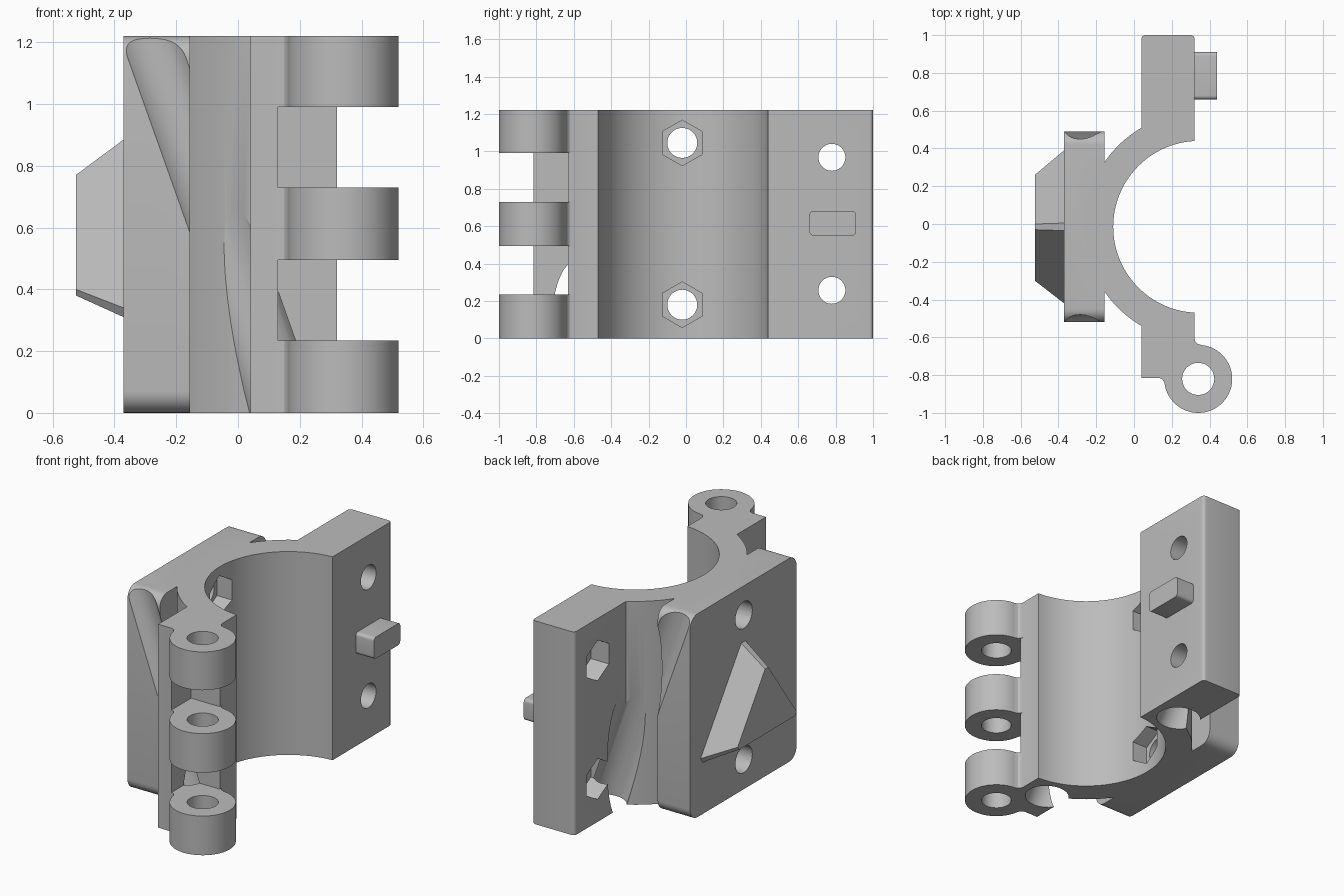
import bpy, bmesh, math
from mathutils import Matrix, Vector

cube = bpy.data.objects.get("Cube")
if cube:
    bpy.data.objects.remove(cube, do_unlink=True)

grey = bpy.data.materials.new("plain_grey")
grey.use_nodes = True
grey.diffuse_color = (0.5, 0.5, 0.5, 1)
grey.node_tree.nodes["Principled BSDF"].inputs["Base Color"].default_value = grey.diffuse_color

H = 1.22                      # overall height
CX, CY = 0.345, -0.015        # bore centre
PIN = (0.34, -0.82)           # hinge pin centre


def finish(bm, name):
    bmesh.ops.recalc_face_normals(bm, faces=bm.faces)
    mesh = bpy.data.meshes.new(name)
    bm.to_mesh(mesh)
    bm.free()
    ob = bpy.data.objects.new(name, mesh)
    bpy.context.collection.objects.link(ob)
    mesh.materials.append(grey)
    return ob


def prism(name, pts, lo, hi, axis="z"):
    """Extrude an outline: xy outline along z, or yz outline along x."""
    bm = bmesh.new()
    place = (lambda p: (p[0], p[1], lo)) if axis == "z" else (lambda p: (lo, p[0], p[1]))
    face = bm.faces.new([bm.verts.new(place(p)) for p in pts])
    top = bmesh.ops.extrude_face_region(bm, geom=[face])["geom"]
    move = Vector((0, 0, hi - lo)) if axis == "z" else Vector((hi - lo, 0, 0))
    bmesh.ops.translate(bm, vec=move, verts=[g for g in top if isinstance(g, bmesh.types.BMVert)])
    return finish(bm, name)


def arc(cx, cy, r, a0, a1, n):
    return [(cx + r * math.cos(a0 + (a1 - a0) * i / n),
             cy + r * math.sin(a0 + (a1 - a0) * i / n)) for i in range(n + 1)]


def circle(cx, cy, r, n=48, turn=0.0):
    return arc(cx, cy, r, turn, turn + math.tau, n)[:-1]


def rounded(x0, x1, y0, y1, r, n=6):
    q = math.pi / 2
    corners = [(x1 - r, y1 - r), (x0 + r, y1 - r), (x0 + r, y0 + r), (x1 - r, y0 + r)]
    return [p for i, (x, y) in enumerate(corners) for p in arc(x, y, r, i * q, (i + 1) * q, n)]


def rect(x0, x1, y0, y1):
    return [(x0, y0), (x1, y0), (x1, y1), (x0, y1)]


def combine(ob, other, op):
    mod = ob.modifiers.new("combine", "BOOLEAN")
    mod.operation, mod.solver, mod.object = op, "EXACT", other
    bpy.context.view_layer.objects.active = ob
    bpy.ops.object.modifier_apply(modifier=mod.name)
    bpy.data.objects.remove(other, do_unlink=True)


# Half-round shell with a flange at the back and a hinge leaf at the front
R_IN, R_OUT = 0.455, 0.607
a_in = math.acos((0.32 - CX) / R_IN)
a_out = math.acos((0.04 - CX) / R_OUT)
outline = arc(CX, CY, R_IN, a_in, math.tau - a_in, 64)
outline += [(0.32, -0.815), (0.04, -0.815)]
outline += arc(CX, CY, R_OUT, math.tau - a_out, a_out, 48)
outline += arc(0.06, 0.98, 0.02, math.pi, math.pi / 2, 5)
outline += arc(0.30, 0.98, 0.02, math.pi / 2, 0, 5)
body = prism("clamp_body", outline, 0, H)

# Gaps between the hinge knuckles
for z0, z1 in ((0.235, 0.495), (0.73, 0.99)):
    combine(body, prism("gap", rect(0.13, 0.6, -1.1, -0.63), z0, z1), "DIFFERENCE")

# Mounting plate with rounded corners
plate = prism("plate", rounded(-0.52, 0.49, 0, H, 0.07, 8), -0.37, -0.155, "x")
combine(body, plate, "UNION")

# Hinge knuckles with small fillets into the leaf
for z0, z1 in ((0, 0.235), (0.495, 0.73), (0.99, H)):
    combine(body, prism("knuckle", circle(*PIN, 0.18, 64), z0, z1), "UNION")
    inner_fillet = [(0.30, -0.60), (0.32, -0.605), (0.324, -0.622), (0.335, -0.634),
                    (0.36, -0.642), (0.34, -0.70), (0.28, -0.68)]
    outer_fillet = [(0.12, -0.80), (0.12, -0.815), (0.135, -0.816), (0.15, -0.823),
                    (0.159, -0.837), (0.166, -0.86), (0.22, -0.80)]
    for pts in (inner_fillet, outer_fillet):
        combine(body, prism("fillet", pts, z0, z1), "UNION")
combine(body, prism("pin_hole", circle(*PIN, 0.085), -0.1, H + 0.1), "DIFFERENCE")

# Plate bolt holes with hexagonal pockets inside the bore
for z in (0.18, 1.045):
    combine(body, prism("bolt_hole", circle(-0.02, z, 0.08), -0.6, 0.1, "x"), "DIFFERENCE")
    combine(body, prism("nut_pocket", circle(-0.02, z, 0.122, 6, math.pi / 6), -0.2, 0.1, "x"), "DIFFERENCE")

# Flange bolt holes with hexagonal pockets on the outer side
for z in (0.257, 0.968):
    combine(body, prism("bolt_hole", circle(0.78, z, 0.072), -0.1, 0.5, "x"), "DIFFERENCE")
    combine(body, prism("nut_pocket", circle(0.78, z, 0.122, 6, math.pi / 6), -0.1, 0.16, "x"), "DIFFERENCE")

# Slanted round channels on both sides of the shell
for side in (-1, 1):
    bm = bmesh.new()
    slant = Matrix.Translation((-0.067, CY + side * 0.585, 0.6)) @ Matrix.Rotation(-math.atan(0.356), 4, "Y")
    bmesh.ops.create_cone(bm, cap_ends=True, segments=48, radius1=0.12, radius2=0.12, depth=2, matrix=slant)
    combine(body, finish(bm, "channel"), "DIFFERENCE")

# Locating peg on the flange
peg = prism("locating_peg", rounded(0.66, 0.91, 0.55, 0.68, 0.02), 0.30, 0.44, "x")

# Tapered triangular boss with clipped corners on the plate
base = [(-0.035, 0.885), (0.005, 0.885), (0.39, 0.34), (0.37, 0.31), (-0.40, 0.31), (-0.42, 0.34)]
tip = [(-0.03, 0.77), (0.0, 0.77), (0.26, 0.40), (0.245, 0.38), (-0.285, 0.38), (-0.30, 0.40)]
bm = bmesh.new()
low = [bm.verts.new((-0.37, y, z)) for y, z in base]
top = [bm.verts.new((-0.525, y, z)) for y, z in tip]
bm.faces.new(low)
bm.faces.new(top)
for i in range(6):
    j = (i + 1) % 6
    bm.faces.new((low[i], low[j], top[j], top[i]))
boss = finish(bm, "triangular_boss")

# Smooth curved walls, keep edges sharp
for ob in (body, peg, boss):
    bpy.ops.object.select_all(action="DESELECT")
    ob.select_set(True)
    bpy.context.view_layer.objects.active = ob
    bpy.ops.object.shade_smooth_by_angle(angle=math.radians(25))
